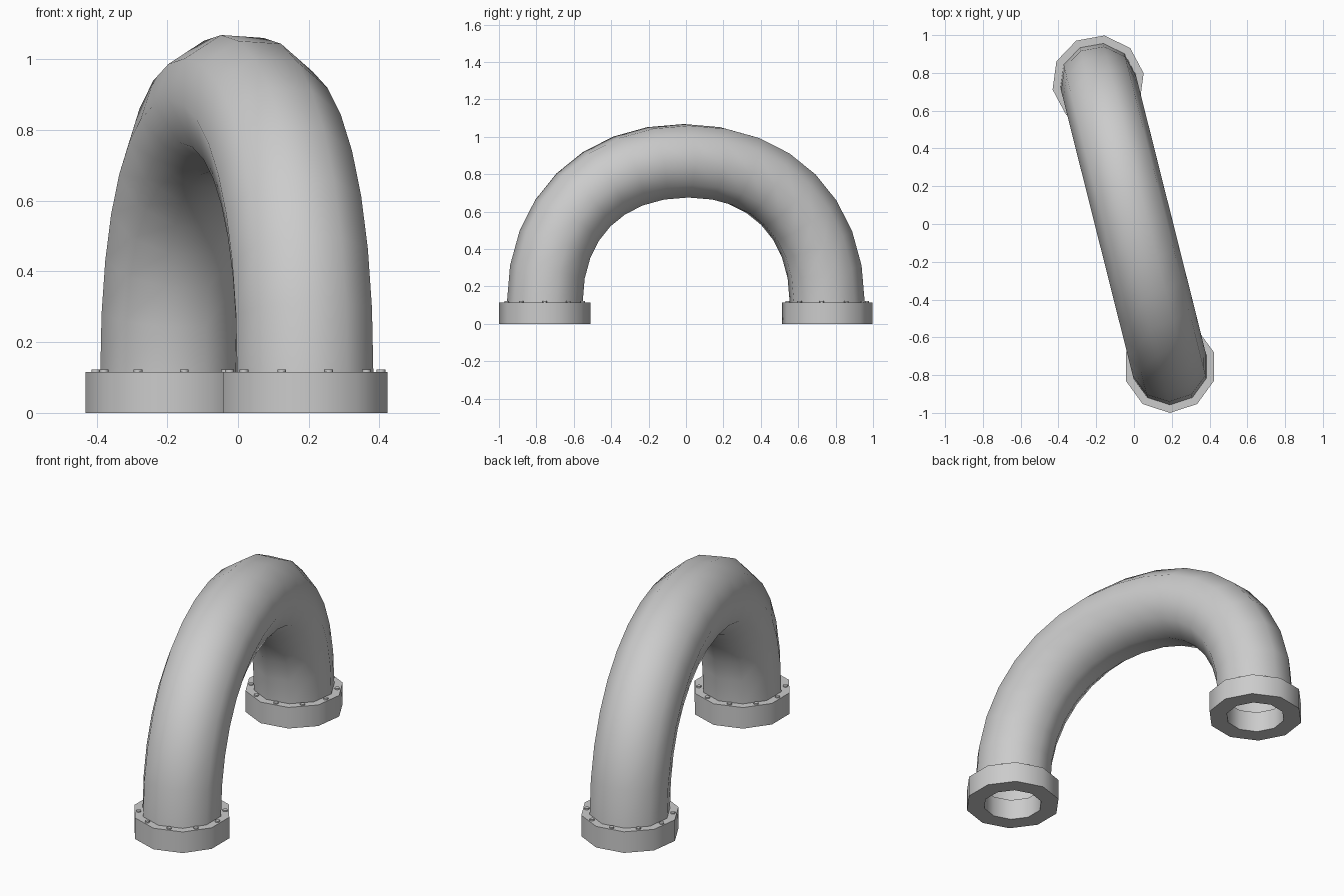
import bpy, bmesh, math
from mathutils import Vector
from mathutils.geometry import interpolate_bezier

cube = bpy.data.objects.get("Cube")
if cube:
    bpy.data.objects.remove(cube, do_unlink=True)

SIDES = 10
STEP = math.tau / SIDES
END = Vector((0.19, -0.755, 0))      # centre of the front foot
FLANGE_TOP = 0.115
RISE = 0.757                         # height of the arch's centre line
HANDLE = 0.6
YAW = math.atan2(END.x, -END.y)      # turn of the arch about z

grey = bpy.data.materials.new("pipe_grey")
grey.use_nodes = True
grey.diffuse_color = (0.6, 0.6, 0.6, 1)
grey.node_tree.nodes["Principled BSDF"].inputs["Base Color"].default_value = (0.6, 0.6, 0.6, 1)


def finish(name, bm, angle):
    bmesh.ops.recalc_face_normals(bm, faces=bm.faces)
    mesh = bpy.data.meshes.new(name)
    bm.to_mesh(mesh)
    bm.free()
    mesh.materials.append(grey)
    obj = bpy.data.objects.new(name, mesh)
    bpy.context.collection.objects.link(obj)
    bpy.ops.object.select_all(action='DESELECT')
    obj.select_set(True)
    bpy.context.view_layer.objects.active = obj
    bpy.ops.object.shade_smooth_by_angle(angle=math.radians(angle))
    return obj


def bridge(bm, a, b):
    for i in range(len(a)):
        j = (i + 1) % len(a)
        bm.faces.new((a[i], a[j], b[j], b[i]))


def ring(bm, centre, radius, u, v, start):
    return [bm.verts.new(centre + radius * (math.cos(start + STEP * i) * u
                                            + math.sin(start + STEP * i) * v))
            for i in range(SIDES)]


X, Y, UP = Vector((1, 0, 0)), Vector((0, 1, 0)), Vector((0, 0, 1))


# Arched pipe: a ten-sided section swept along a two-part arch
def arched_pipe():
    front = END + UP * FLANGE_TOP
    back = -END + UP * FLANGE_TOP
    apex = UP * (FLANGE_TOP + RISE)
    lift = UP * RISE * HANDLE
    path = interpolate_bezier(front, front + lift, apex + END * HANDLE, apex, 9)
    path += interpolate_bezier(apex, apex - END * HANDLE, back + lift, back, 9)[1:]
    lateral = Vector((math.cos(YAW), math.sin(YAW), 0))
    bm = bmesh.new()
    rings = []
    for i, point in enumerate(path):
        if i in (0, len(path) - 1):
            tangent = UP if i == 0 else -UP
        else:
            tangent = ((path[i + 1] - point).normalized()
                       + (point - path[i - 1]).normalized()).normalized()
        outward = lateral.cross(tangent).normalized()
        if i == 0 and outward.dot(END) < 0 or i and outward.dot(point - UP * FLANGE_TOP) < 0:
            outward = -outward
        rings.append(ring(bm, point, 0.2025, outward, lateral, -YAW))
    for a, b in zip(rings, rings[1:]):
        bridge(bm, a, b)
    finish("arched_pipe", bm, 60)


# Flange: a ten-sided collar with a round-about hole
def flange(name, centre, start):
    bm = bmesh.new()
    top = centre + UP * FLANGE_TOP
    loops = [ring(bm, c, r, X, Y, start) for c, r in
             ((centre, 0.152), (centre, 0.245), (top, 0.245), (top, 0.152))]
    for i in range(4):
        bridge(bm, loops[i], loops[(i + 1) % 4])
    finish(name, bm, 40)


# Bolts: low heads along the middle of each collar side
def bolts(name, centre, start):
    bm = bmesh.new()
    for i in range(SIDES):
        a = start + STEP * (i + 0.5)
        spot = centre + 0.214 * (math.cos(a) * X + math.sin(a) * Y)
        made = bmesh.ops.create_cone(bm, cap_ends=True, segments=8, radius1=0.0125,
                                     radius2=0.0125, depth=0.02)
        bmesh.ops.translate(bm, verts=made["verts"], vec=spot + UP * (FLANGE_TOP - 0.003))
    finish(name, bm, 50)


arched_pipe()
for side, centre, start in (("front", END, -math.pi / 2),
                            ("back", -END, math.pi / 2 + 2 * YAW)):
    flange(side + "_flange", centre, start)
    bolts(side + "_bolts", centre, start)
